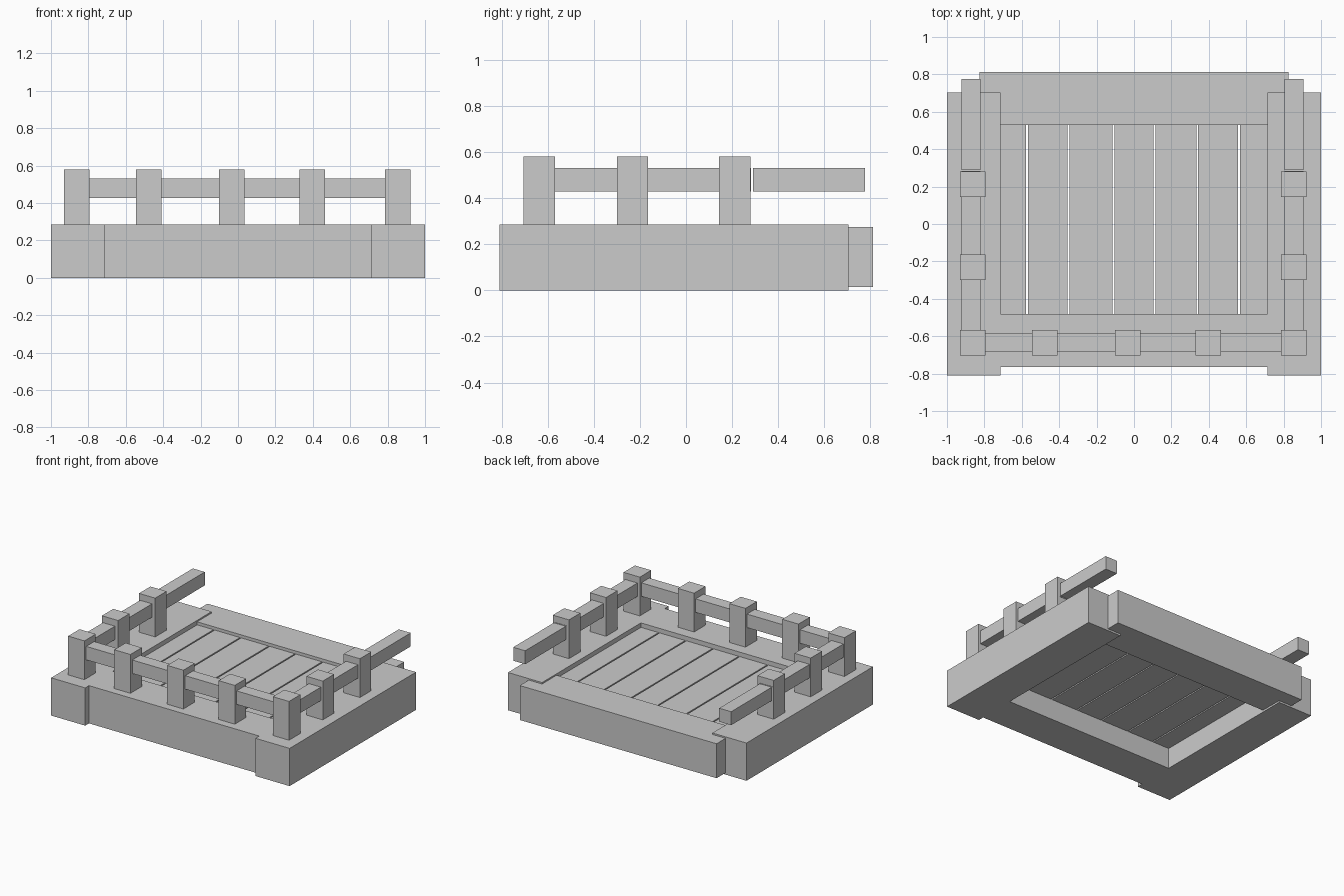
import bpy

if "Cube" in bpy.data.objects:
    bpy.data.objects.remove(bpy.data.objects["Cube"])


def box(name, x, y, z):
    """Axis-aligned block from (min, max) ranges."""
    bpy.ops.mesh.primitive_cube_add(
        size=1, location=[(a + b) / 2 for a, b in (x, y, z)])
    ob = bpy.context.object
    ob.name = name
    ob.scale = [b - a for a, b in (x, y, z)]
    bpy.ops.object.transform_apply(location=False, rotation=False, scale=True)
    return ob


# Heavy base frame; the back beam is slightly thinner and tucks into the sides
TOP = 0.286
box("left_beam", (-1.0, -0.714), (-0.81, 0.704), (0, TOP))
box("right_beam", (0.714, 1.0), (-0.81, 0.704), (0, TOP))
box("front_beam", (-0.714, 0.714), (-0.765, -0.48), (0, TOP))
box("back_beam", (-0.825, 0.825), (0.53, 0.812), (0.014, 0.275))

# Floor planks with narrow gaps, recessed between the beams
gaps = [-0.725, -0.572, -0.35, -0.11, 0.11, 0.338, 0.562, 0.725]
for i, (a, b) in enumerate(zip(gaps, gaps[1:])):
    box(f"floor_plank_{i + 1}", (a + 0.005, b - 0.005), (-0.49, 0.54), (0.157, 0.252))

# Railing posts: five along the front, two more on each side
POST = 0.068
LEFT, RIGHT, FRONT = -0.863, 0.853, -0.636
posts = [(x, FRONT) for x in (LEFT, -0.477, -0.033, 0.398, RIGHT)]
posts += [(x, y) for x in (LEFT, RIGHT) for y in (-0.232, 0.212)]
for i, (x, y) in enumerate(posts):
    box(f"railing_post_{i + 1}", (x - POST, x + POST), (y - POST, y + POST), (TOP, 0.58))

# Horizontal rails
RAIL_Z = (0.428, 0.53)
box("front_rail", (-0.82, 0.805), (-0.682, -0.586), RAIL_Z)
for side, x in (("left", (-0.922, -0.822)), ("right", (0.805, 0.905))):
    box(f"{side}_rail", x, (-0.65, 0.283), RAIL_Z)
    box(f"{side}_rail_end", x, (0.29, 0.776), RAIL_Z)
